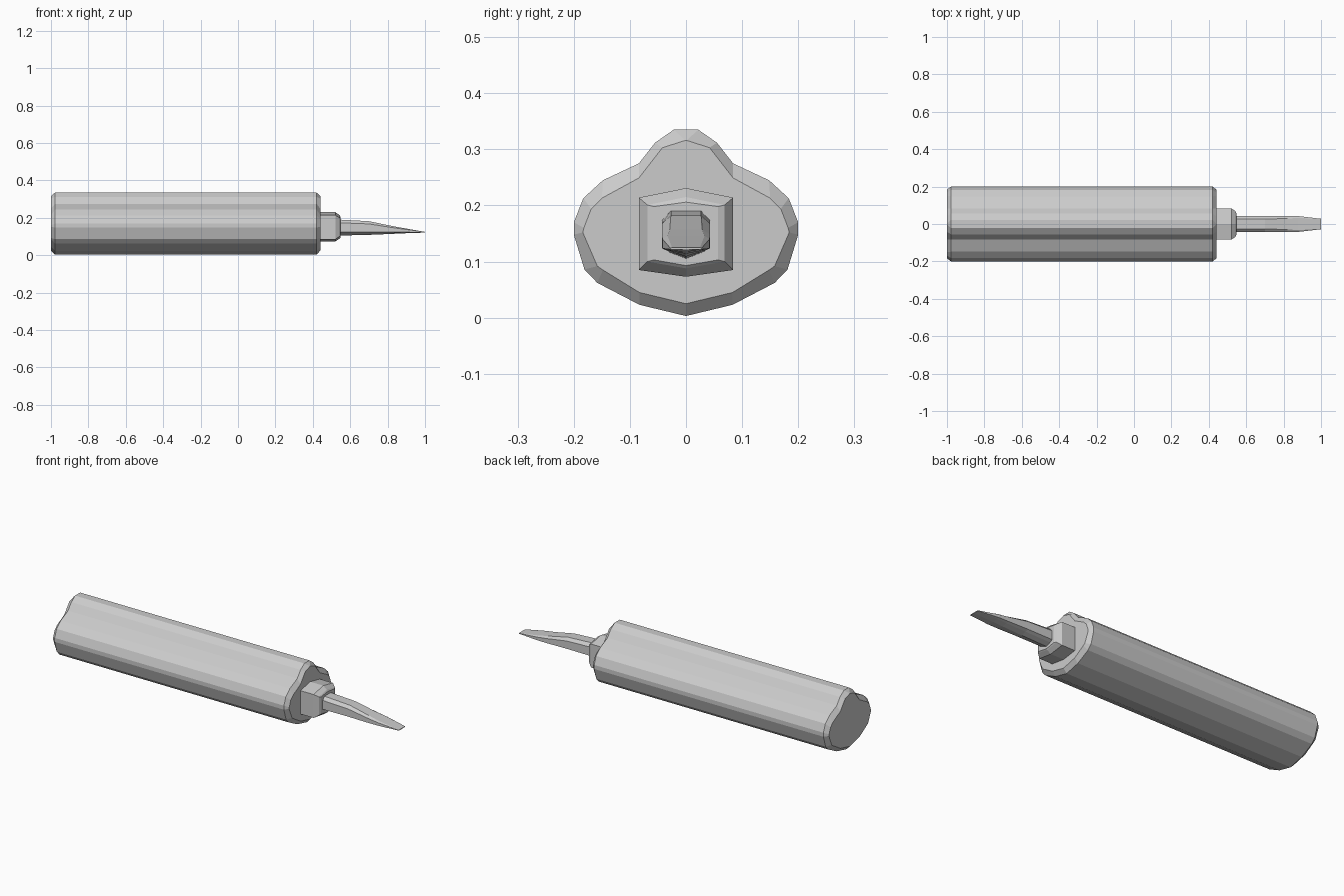
import bpy, bmesh

if "Cube" in bpy.data.objects:
    bpy.data.objects.remove(bpy.data.objects["Cube"])


def loft(name, sections):
    """Skin a list of (x, [(y, z), ...]) rings and cap both ends."""
    bm = bmesh.new()
    rings = [[bm.verts.new((x, y, z)) for y, z in pts] for x, pts in sections]
    n = len(rings[0])
    for a, b in zip(rings, rings[1:]):
        for i in range(n):
            j = (i + 1) % n
            bm.faces.new((a[i], a[j], b[j], b[i]))
    bm.faces.new(rings[0][::-1])
    bm.faces.new(rings[-1])
    bmesh.ops.remove_doubles(bm, verts=bm.verts, dist=0.0005)
    bmesh.ops.recalc_face_normals(bm, faces=bm.faces)
    me = bpy.data.meshes.new(name)
    bm.to_mesh(me)
    bm.free()
    ob = bpy.data.objects.new(name, me)
    bpy.context.collection.objects.link(ob)
    return ob


def mirror(half):
    """Close a right-hand half outline (bottom to top) across y = 0."""
    return half + [(-y, z) for y, z in reversed(half) if y > 0]


# Handle: pear-shaped grip with a thumb ridge and chamfered ends
outer = mirror([(0, .003), (.083, .023), (.158, .062), (.181, .086), (.2, .148),
                (.2, .17), (.183, .213), (.148, .245), (.084, .275),
                (.055, .312), (.022, .335)])
inner = mirror([(0, .025), (.083, .045), (.148, .085), (.158, .092), (.184, .152),
                (.182, .16), (.169, .194), (.15, .213), (.084, .249),
                (.042, .303), (.001, .316)])
loft("handle", [(-1, inner), (-.978, outer), (.42, outer), (.44, inner)])


# Collar: six-sided ferrule with a chamfered front
def hexagon(w, low, high, bottom, top):
    return mirror([(0, bottom), (w, low), (w, high), (0, top)])


big = hexagon(.084, .085, .214, .073, .231)
mid = hexagon(.069, .1, .201, .088, .215)
small = hexagon(.057, .103, .198, .093, .206)
loft("collar", [(.43, big), (.52, big), (.542, mid), (.547, small)])


# Blade: bevelled shank that thins out to a flat chisel edge
def blade(w, flat, bottom, top):
    h = top - bottom
    return mirror([(0, bottom), (flat, bottom + .12 * h), (w, bottom + .22 * h),
                   (w, top - .2 * h), (flat, top)])


loft("blade", [(.53, blade(.043, .027, .105, .191)),
               (.7, blade(.043, .027, .109, .182)),
               (.82, blade(.043, .029, .114, .157)),
               (.88, blade(.042, .033, .117, .146)),
               (1.0, blade(.028, .025, .121, .125))])
